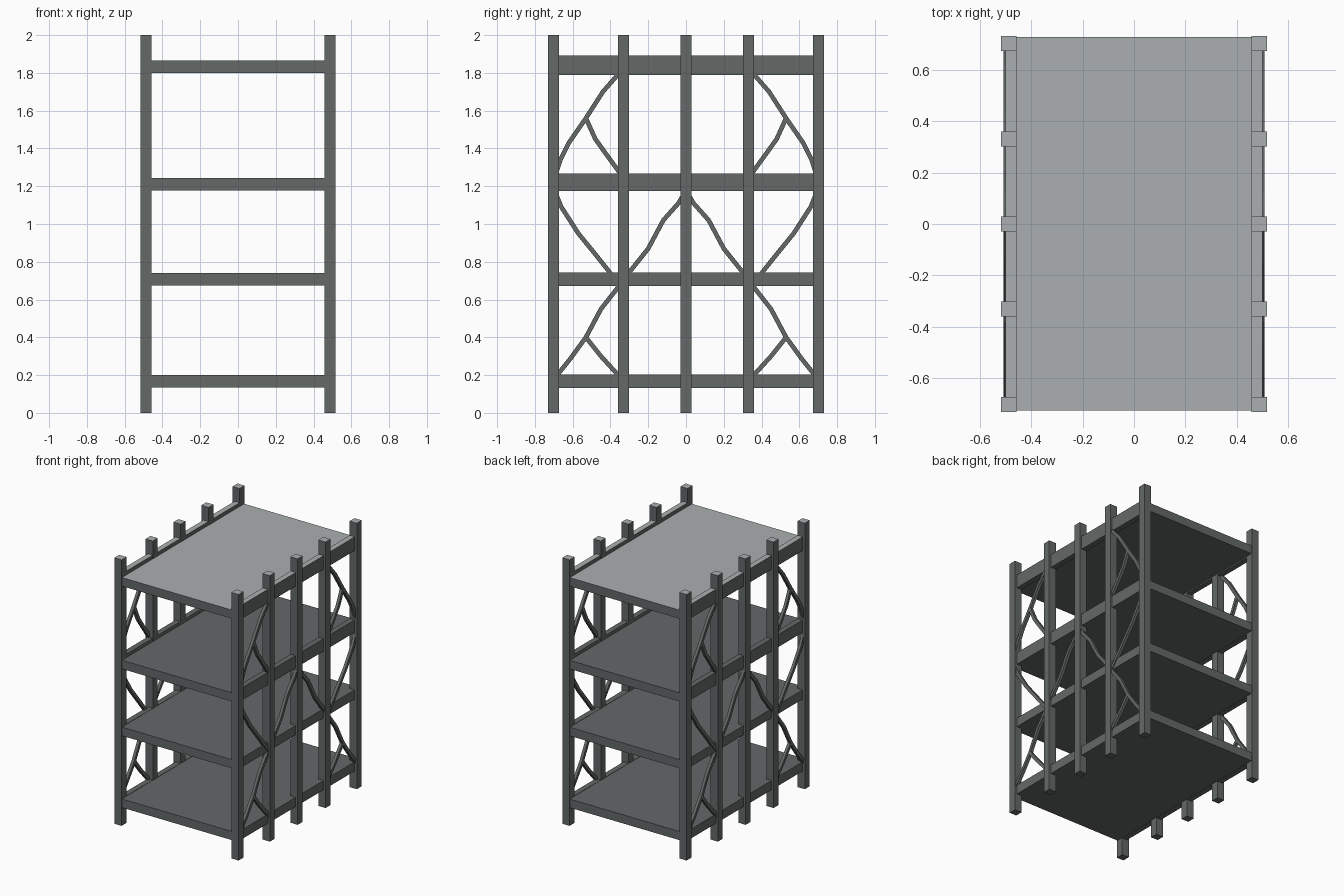
import bpy, bmesh
from mathutils import Vector

if "Cube" in bpy.data.objects:
    bpy.data.objects.remove(bpy.data.objects["Cube"])


def material(name, rgb):
    m = bpy.data.materials.new(name)
    m.diffuse_color = (*rgb, 1)
    m.use_nodes = True
    m.node_tree.nodes["Principled BSDF"].inputs["Base Color"].default_value = m.diffuse_color
    return m


DARK = material("dark grey metal", (0.125, 0.14, 0.137))
LIGHT = material("light grey top", (0.40, 0.43, 0.44))


def finish(bm, name):
    bmesh.ops.recalc_face_normals(bm, faces=bm.faces)
    # upward faces at the very top of the rack are the light grey
    for f in bm.faces:
        if f.normal.z > 0.7 and f.calc_center_median().z > 1.85:
            f.material_index = 1
    me = bpy.data.meshes.new(name)
    bm.to_mesh(me)
    bm.free()
    me.materials.append(DARK)
    me.materials.append(LIGHT)
    ob = bpy.data.objects.new(name, me)
    bpy.context.collection.objects.link(ob)
    return ob


def box(name, x0, x1, y0, y1, z0, z1):
    bm = bmesh.new()
    bmesh.ops.create_cube(bm, size=1)
    for v in bm.verts:
        v.co = (x0 if v.co.x < 0 else x1,
                y0 if v.co.y < 0 else y1,
                z0 if v.co.z < 0 else z1)
    return finish(bm, name)


def brace(name, x, pts, sy, w=0.012, t=0.011):
    """Bent bar of rectangular section following (y, z) points."""
    bm = bmesh.new()
    p = [Vector((y * sy, z)) for y, z in pts]
    rings = []
    for i, c in enumerate(p):
        d = (p[min(i + 1, len(p) - 1)] - p[max(i - 1, 0)]).normalized()
        n = Vector((-d.y, d.x)) * w
        rings.append([bm.verts.new((x + a * t, c.x + b * n.x, c.y + b * n.y))
                      for a, b in ((-1, -1), (1, -1), (1, 1), (-1, 1))])
    for r, s in zip(rings, rings[1:]):
        for k in range(4):
            bm.faces.new((r[k], r[(k + 1) % 4], s[(k + 1) % 4], s[k]))
    bm.faces.new(rings[0])
    bm.faces.new(rings[-1])
    return finish(bm, name)


# shelves
for i, (z0, z1) in enumerate([(0.135, 0.20), (0.675, 0.74), (1.178, 1.243), (1.80, 1.865)]):
    box(f"shelf_{i}", -0.465, 0.465, -0.725, 0.727, z0, z1)

BRACES = {
    "upper_brace": [(0.345, 1.80), (0.37, 1.78), (0.44, 1.70), (0.53, 1.56), (0.62, 1.43), (0.665, 1.34), (0.685, 1.28)],
    "upper_branch": [(0.53, 1.56), (0.48, 1.45), (0.43, 1.38), (0.35, 1.27)],
    "middle_brace": [(0.685, 1.15), (0.66, 1.09), (0.57, 0.95), (0.48, 0.84), (0.345, 0.67)],
    "centre_brace": [(0.01, 1.16), (0.04, 1.11), (0.12, 1.02), (0.20, 0.87), (0.32, 0.72)],
    "lower_brace": [(0.34, 0.69), (0.45, 0.55), (0.53, 0.40), (0.61, 0.29), (0.69, 0.19)],
    "lower_branch": [(0.53, 0.40), (0.45, 0.30), (0.35, 0.19)],
}

for side, s in (("left", -1), ("right", 1)):
    # posts
    for i, y in enumerate((-0.702, -0.331, 0, 0.331, 0.702)):
        box(f"{side}_post_{i}", s * 0.487 - 0.03, s * 0.487 + 0.03, y - 0.029, y + 0.029, 0, 2)
    # side rails
    for i, (z0, z1) in enumerate([(0.132, 0.202), (0.673, 0.742), (1.175, 1.268), (1.79, 1.893)]):
        a, b = sorted((s * 0.458, s * 0.50))
        box(f"{side}_rail_{i}", a, b, -0.70, 0.70, z0, z1)
    # bent braces, mirrored front to back
    for name, pts in BRACES.items():
        for end, sy in (("front", -1), ("back", 1)):
            brace(f"{side}_{end}_{name}", s * 0.496, pts, sy)
